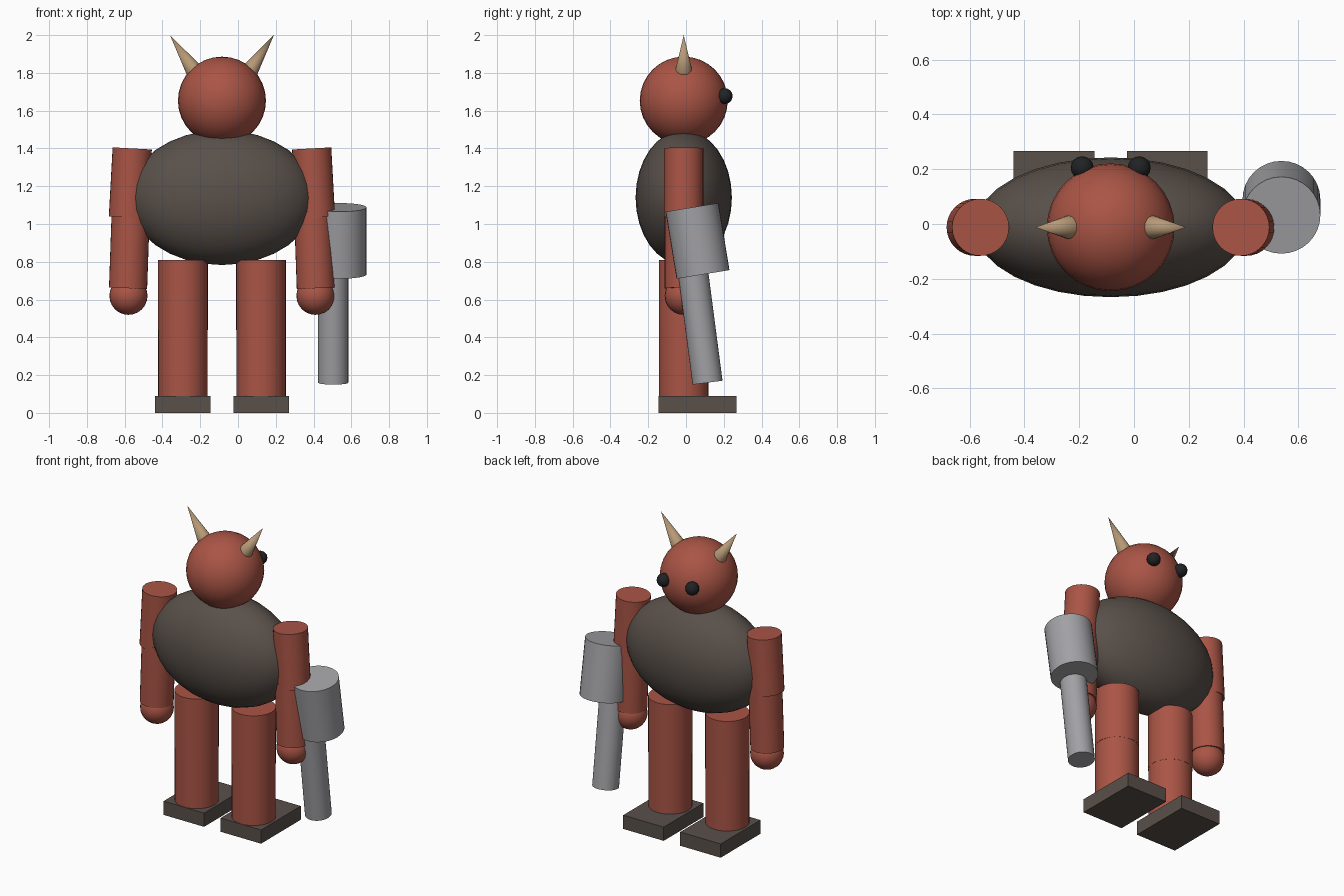
import bpy, math
from mathutils import Vector

if "Cube" in bpy.data.objects:
    bpy.data.objects.remove(bpy.data.objects["Cube"])

CX, CY = -0.085, -0.012   # body centre line


def colour(name, rgb):
    m = bpy.data.materials.new(name)
    m.diffuse_color = (*rgb, 1)
    m.use_nodes = True
    m.node_tree.nodes["Principled BSDF"].inputs["Base Color"].default_value = m.diffuse_color
    return m


RED = colour("red_skin", (0.40, 0.09, 0.06))
BROWN = colour("dark_brown", (0.10, 0.08, 0.068))
STEEL = colour("steel_grey", (0.36, 0.36, 0.38))
BONE = colour("horn_tan", (0.47, 0.32, 0.18))
BLACK = colour("eye_black", (0.015, 0.016, 0.017))


def finish(name, mat, smooth=True):
    ob = bpy.context.object
    ob.name = name
    ob.data.materials.append(mat)
    if smooth:
        bpy.ops.object.shade_smooth_by_angle(angle=math.radians(40))
    return ob


def ball(name, mat, centre, radii, seg=32):
    bpy.ops.mesh.primitive_uv_sphere_add(segments=seg, ring_count=seg // 2, location=centre)
    bpy.context.object.scale = radii
    bpy.ops.object.transform_apply(location=False, rotation=False)
    return finish(name, mat)


def rod(name, mat, start, end, r1, r2=None, seg=32):
    """Cylinder or cone running from start to end."""
    a, b = Vector(start), Vector(end)
    bpy.ops.mesh.primitive_cone_add(vertices=seg, radius1=r1, radius2=r1 if r2 is None else r2,
                                    depth=(b - a).length, location=(a + b) / 2,
                                    rotation=(b - a).to_track_quat('Z', 'Y').to_euler())
    return finish(name, mat)


def box(name, mat, lo, hi):
    lo, hi = Vector(lo), Vector(hi)
    bpy.ops.mesh.primitive_cube_add(size=1, location=(lo + hi) / 2)
    bpy.context.object.scale = hi - lo
    bpy.ops.object.transform_apply(location=False, rotation=False)
    return finish(name, mat, smooth=False)


# Torso and head
ball("torso", BROWN, (CX, CY, 1.14), (0.497, 0.255, 0.357))
ball("head", RED, (CX, CY, 1.653), (0.233, 0.233, 0.233))

# Paired parts
for side, s in (("left", -1), ("right", 1)):
    def at(dx, z, y=CY):
        return (CX + s * dx, y, z)

    rod(f"{side}_horn", BONE, at(0.15, 1.815), at(0.275, 2.0), 0.044, 0, 16)
    ball(f"{side}_eye", BLACK, at(0.104, 1.677, 0.205), (0.042, 0.042, 0.042), 16)
    rod(f"{side}_upper_arm", RED, at(0.475, 1.40), at(0.495, 1.035), 0.104)
    rod(f"{side}_lower_arm", RED, at(0.483, 1.06), at(0.497, 0.66), 0.101)
    ball(f"{side}_hand", RED, at(0.495, 0.62), (0.101, 0.101, 0.101), 24)
    rod(f"{side}_thigh", RED, at(0.207, 0.44), at(0.207, 0.81), 0.132)
    rod(f"{side}_shin", RED, at(0.207, 0.085), at(0.207, 0.44), 0.131)
    x = CX + s * 0.207
    box(f"{side}_foot", BROWN, (x - 0.147, -0.145, 0), (x + 0.147, 0.267, 0.09))

# Club carried outside the right hand
rod("club_handle", STEEL, (0.504, 0.114, 0.16), (0.504, 0.033, 0.78), 0.08)
rod("club_head", STEEL, (0.538, 0.09, 0.733), (0.538, 0.032, 1.088), 0.142)
